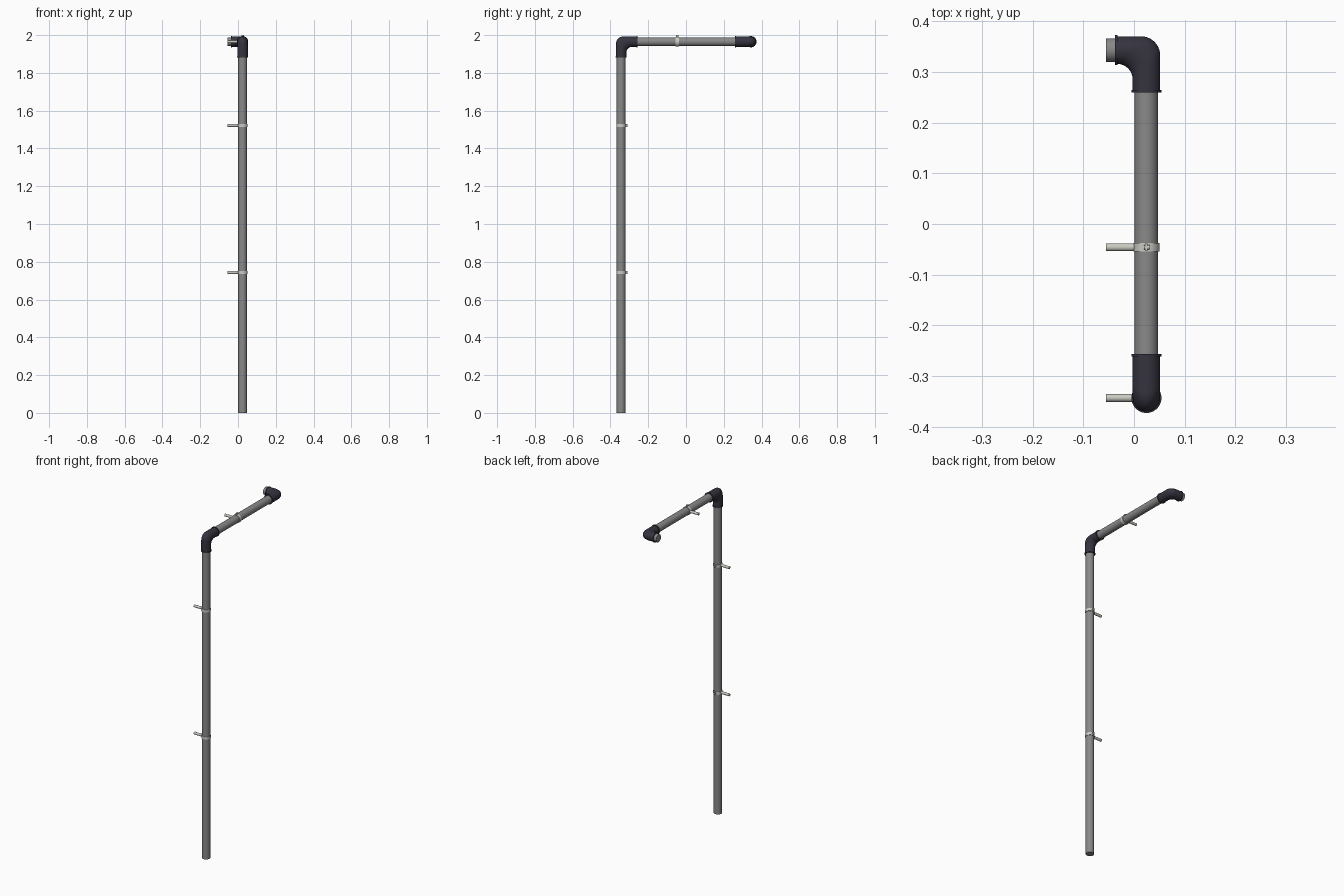
import bpy, bmesh, math
from mathutils import Vector, Matrix

if "Cube" in bpy.data.objects:
    bpy.data.objects.remove(bpy.data.objects["Cube"])

X, Y, Z = 0.0245, 0.3435, 1.965      # pipe axes
R_PIPE, R_ELBOW = 0.0232, 0.0272
SEG = 40


def material(name, rgb):
    m = bpy.data.materials.new(name)
    m.diffuse_color = (*rgb, 1)
    m.use_nodes = True
    m.node_tree.nodes["Principled BSDF"].inputs["Base Color"].default_value = m.diffuse_color
    return m


GREY = material("pipe grey", (0.25, 0.25, 0.25))
DARK = material("dark fitting", (0.036, 0.034, 0.05))
PALE = material("pale metal", (0.6, 0.6, 0.55))


def finish(name, bm, mat):
    bmesh.ops.recalc_face_normals(bm, faces=bm.faces)
    me = bpy.data.meshes.new(name)
    bm.to_mesh(me)
    bm.free()
    me.materials.append(mat)
    ob = bpy.data.objects.new(name, me)
    bpy.context.collection.objects.link(ob)
    bpy.ops.object.select_all(action='DESELECT')
    ob.select_set(True)
    bpy.context.view_layer.objects.active = ob
    bpy.ops.object.shade_smooth_by_angle(angle=math.radians(35))
    return ob


def add_rod(bm, p, q, r, seg=SEG):
    p, q = Vector(p), Vector(q)
    d = q - p
    mat = Matrix.Translation((p + q) / 2) @ d.to_track_quat('Z', 'Y').to_matrix().to_4x4()
    bmesh.ops.create_cone(bm, cap_ends=True, segments=seg, radius1=r, radius2=r,
                          depth=d.length, matrix=mat)


def add_box(bm, centre, size):
    bmesh.ops.create_cube(bm, size=1, matrix=Matrix.Translation(centre) @ Matrix.Diagonal((*size, 1)))


def pipe(name, p, q):
    bm = bmesh.new()
    add_rod(bm, p, q, R_PIPE)
    finish(name, bm, GREY)


def elbow(name, centre, a, b, len_a, len_b):
    """Bend between arms a and b, with tight outer and inner corner arcs."""
    c, a, b = Vector(centre), Vector(a), Vector(b)
    n = a.cross(b)
    r, ri, ro = R_ELBOW, 0.031, 0.038
    pairs = [((len_a, r), (len_a, -r))]
    steps = 14
    for i in range(steps + 1):
        t = math.radians(270 - 90 * i / steps)
        u, v = math.cos(t), math.sin(t)
        pairs.append(((r + ri + ri * u, r + ri + ri * v), (ro - r + ro * u, ro - r + ro * v)))
    pairs.append(((r, len_b), (-r, len_b)))
    bm = bmesh.new()
    rings = []
    for pi, po in pairs:
        vi, vo = a * pi[0] + b * pi[1], a * po[0] + b * po[1]
        mid, half = (vi + vo) / 2, (vi - vo) / 2
        rings.append([bm.verts.new(c + mid + half * math.cos(k * math.tau / SEG)
                                   + n * r * math.sin(k * math.tau / SEG)) for k in range(SEG)])
    for r0, r1 in zip(rings, rings[1:]):
        for k in range(SEG):
            j = (k + 1) % SEG
            bm.faces.new((r0[k], r0[j], r1[j], r1[k]))
    bm.faces.new(rings[0])
    bm.faces.new(rings[-1])
    # raised rims at both mouths
    for d, length in ((a, len_a), (b, len_b)):
        add_rod(bm, c + d * (length - 0.004), c + d * (length + 0.001), 0.0297)
    finish(name, bm, DARK)


def clamp(name, loc, tilt):
    """Band round the pipe, wall rod towards -x, screw lug on +y."""
    bm = bmesh.new()
    add_rod(bm, (0, 0, -0.0085), (0, 0, 0.0085), 0.0257)
    add_rod(bm, (-0.055 - X, 0, 0), (-0.02, 0, 0), 0.0078, 24)
    add_box(bm, (0, 0.0295, 0), (0.005, 0.011, 0.015))
    add_rod(bm, (-0.005, 0.0298, 0), (0.006, 0.0298, 0), 0.0045, 16)
    ob = finish(name, bm, PALE)
    ob.location = loc
    ob.rotation_euler.x = tilt


# pipes
pipe("upright_pipe", (X, -Y, 0), (X, -Y, Z - 0.06))
pipe("cross_pipe", (X, -Y + 0.06, Z), (X, Y - 0.06, Z))
pipe("wall_stub", (-0.055, Y, Z), (X - 0.05, Y, Z))

# elbows
elbow("lower_elbow", (X, -Y, Z), (0, 1, 0), (0, 0, -1), 0.086, 0.083)
elbow("upper_elbow", (X, Y, Z), (-1, 0, 0), (0, -1, 0), 0.061, 0.083)

# wall clamps
for i, z in enumerate((0.743, 1.522)):
    clamp(f"upright_clamp_{i + 1}", (X, -Y, z), 0)
clamp("cross_clamp", (X, -0.046, Z), math.pi / 2)
